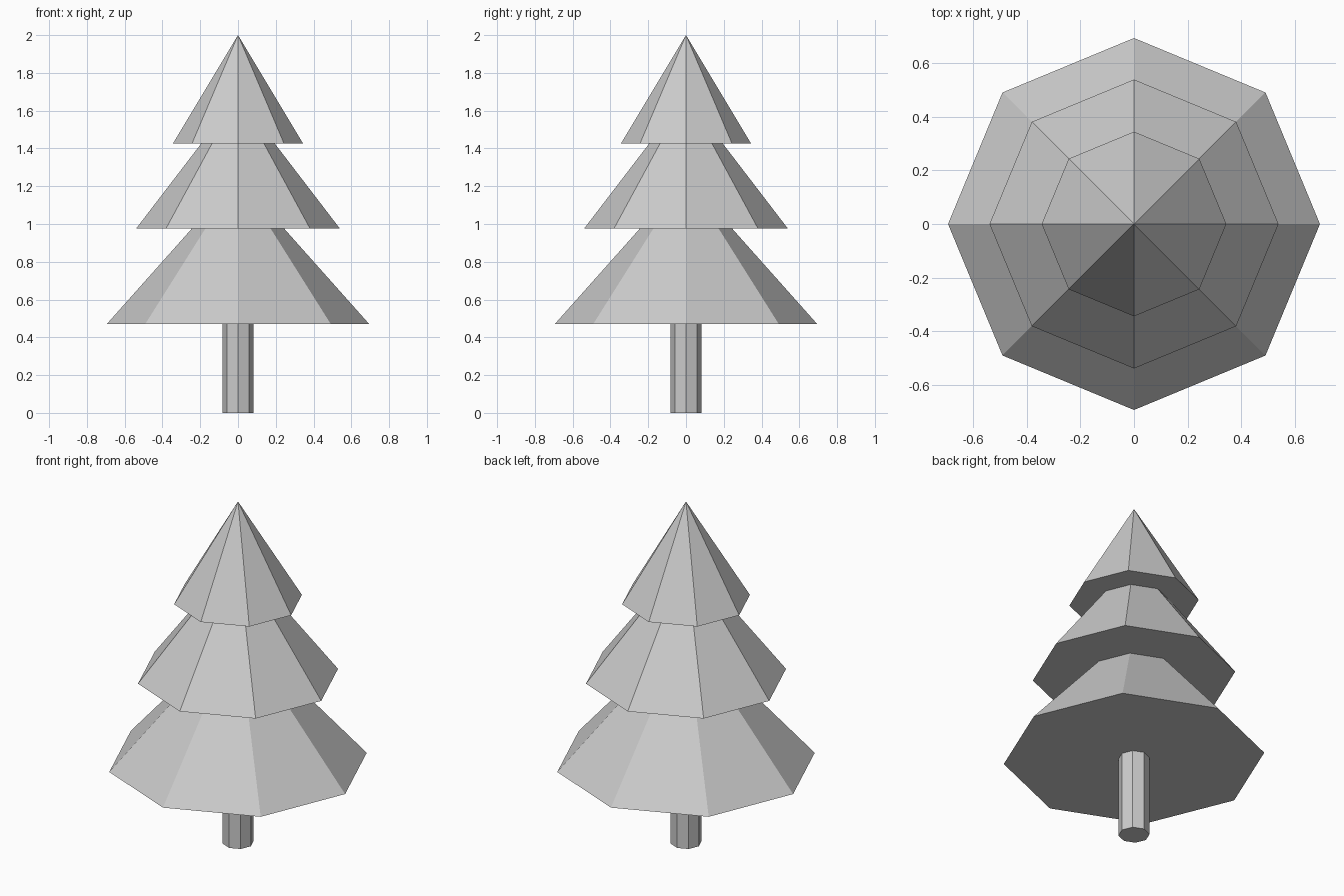
import bpy

cube = bpy.data.objects.get("Cube")
if cube:
    bpy.data.objects.remove(cube, do_unlink=True)

# Single plain grey
grey = bpy.data.materials.new("light_grey")
grey.use_nodes = True
colour = (0.6, 0.6, 0.6, 1)
grey.diffuse_color = colour
grey.node_tree.nodes["Principled BSDF"].inputs["Base Color"].default_value = colour

SIDES = 8


def tapered(name, r_bottom, r_top, z_bottom, z_top):
    """Flat-shaded octagonal cone or prism with corners on the axes."""
    bpy.ops.mesh.primitive_cone_add(
        vertices=SIDES, radius1=r_bottom, radius2=r_top,
        depth=z_top - z_bottom, location=(0, 0, (z_bottom + z_top) / 2))
    obj = bpy.context.object
    obj.name = name
    obj.data.name = name
    obj.data.materials.append(grey)
    return obj


# Trunk
tapered("trunk", 0.083, 0.083, 0, 0.48)

# Three tiers of foliage, each tip hidden inside the tier above
for name, radius, base, tip in (
    ("lower_foliage", 0.695, 0.47, 1.25),
    ("middle_foliage", 0.54, 0.975, 1.68),
    ("upper_foliage", 0.345, 1.425, 2.0),
):
    tapered(name, radius, 0, base, tip)
